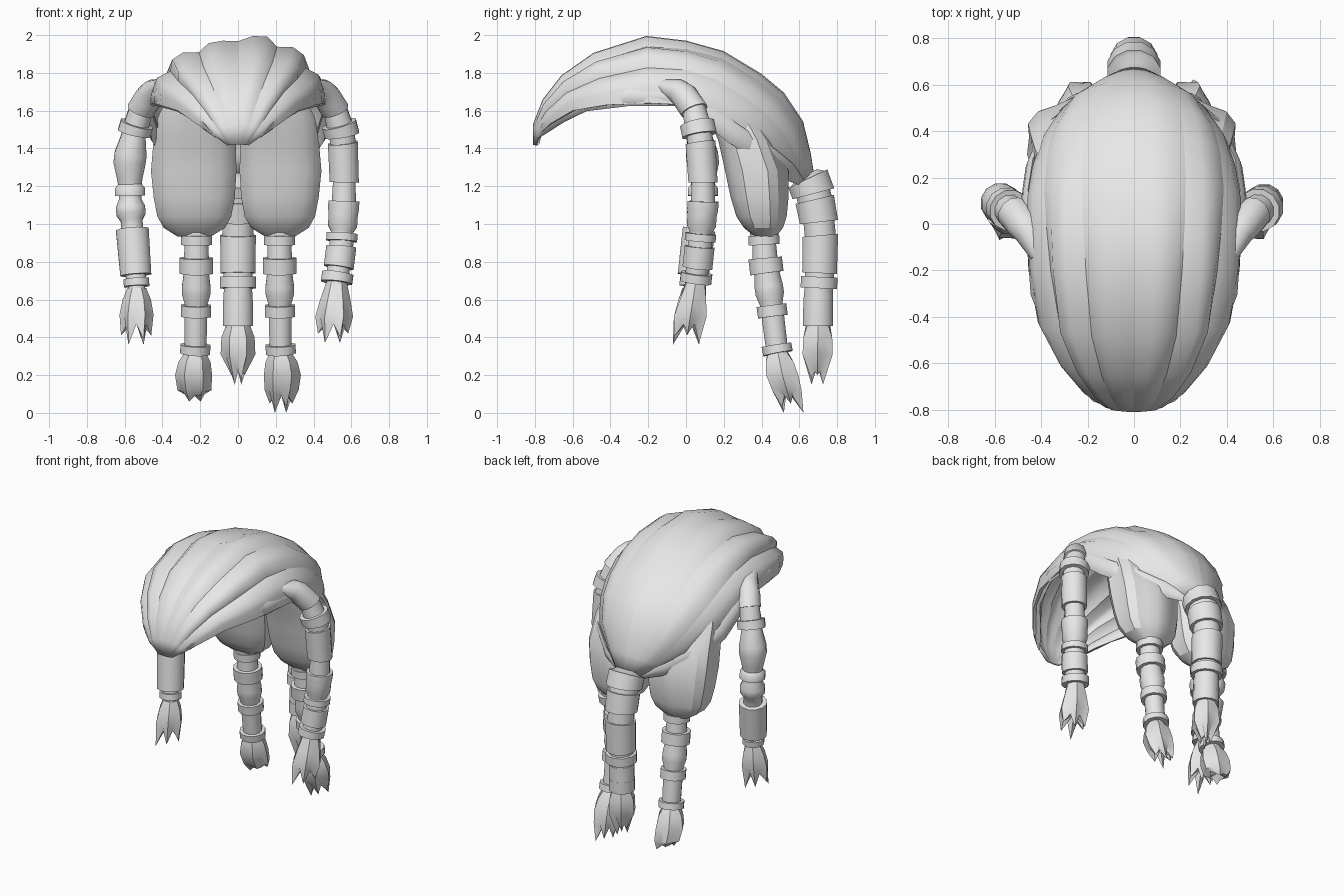
import bpy, math
from mathutils import Vector

grey = bpy.data.materials.new("hair_grey")
grey.diffuse_color = (0.8, 0.8, 0.8, 1)


def make(name, verts, faces, angle=35):
    me = bpy.data.meshes.new(name)
    me.from_pydata(verts, [], faces)
    me.materials.append(grey)
    ob = bpy.data.objects.new(name, me)
    bpy.context.collection.objects.link(ob)
    bpy.ops.object.select_all(action='DESELECT')
    ob.select_set(True)
    bpy.context.view_layer.objects.active = ob
    bpy.ops.object.shade_smooth_by_angle(angle=math.radians(angle))
    return ob


def skin(rings, n, caps=True):
    """Faces joining closed rings of n points that run downwards."""
    fs = []
    for i in range(rings - 1):
        for j in range(n):
            k = (j + 1) % n
            fs.append((i*n + j, (i+1)*n + j, (i+1)*n + k, i*n + k))
    if caps:
        fs.append(tuple(range(n)))
        fs.append(tuple(reversed(range((rings-1)*n, rings*n))))
    return fs


def at(path, z):
    """Point on a descending path at height z."""
    for a, b in zip(path, path[1:]):
        if z >= b[2]:
            break
    return Vector(a).lerp(Vector(b), (z - a[2]) / (b[2] - a[2]))


def frame(path, z):
    d = (at(path, z - 0.05) - at(path, z + 0.05)).normalized()
    u = Vector((1, 0, 0))
    u = (u - d * u.dot(d)).normalized()
    return u, u.cross(d)


def braid(name, path, profile, tassel, n=12):
    """Cuffed braid: profile rows are (z, radius); tassel rows end in torn tips."""
    verts = []
    for z, r in profile:
        c, (u, v) = at(path, z), frame(path, z)
        for j in range(n):
            a = 2 * math.pi * (j + 0.5) / n
            verts.append(c + r * (u * math.cos(a) - v * math.sin(a)))
    make(name, verts, skin(len(profile), n), 42)

    # tassel: swelling body, creased strands, alternating tips and notches
    n, verts = 12, []
    rows, (tip, tip_r, notch) = tassel
    for i, (z, r) in enumerate(rows):
        c = at(path, z)
        for j in range(n):
            a = 2 * math.pi * j / n
            s = r * (0.85 if j % 2 and i else 1)
            verts.append(c + Vector((s * math.cos(a), s * math.sin(a), 0)))
    for j in range(n):
        a = 2 * math.pi * j / n
        z = notch if j % 2 else tip + (0.05, 0, 0.03)[(j // 2) % 3]
        s = tip_r * (0.75 if j % 2 else 1)
        verts.append(at(path, z) + Vector((s * math.cos(a), s * math.sin(a), 0)))
    faces = skin(len(rows) + 1, n, False)
    faces.append(tuple(range(n)))
    verts.append(at(path, notch + 0.03))
    base = len(rows) * n
    for j in range(n):
        faces.append((base + (j+1) % n, base + j, len(verts) - 1))
    make(name + "_tassel", verts, faces, 40)


def cuffs(bands):
    """Bands (top z, bottom z, top radius, bottom radius) to stepped profile."""
    return [p for t, b, rt, rb in bands for p in ((t, rt), (b, rb))]


# Swept-over cap: (top y, top z, edge y, edge z, half width, groove depth)
stations = [
    (-.81, 1.42, -.79, 1.415, .055, 0), (-.81, 1.53, -.78, 1.47, .13, .08),
    (-.76, 1.66, -.72, 1.53, .22, .13), (-.66, 1.79, -.60, 1.60, .32, .13),
    (-.49, 1.91, -.42, 1.63, .415, .12), (-.21, 2.0, -.2, 1.64, .455, .09),
    (0, 1.975, 0, 1.63, .465, .06), (.2, 1.92, .1, 1.58, .465, .04),
    (.4, 1.80, .2, 1.52, .445, .035), (.52, 1.70, .3, 1.45, .41, .035),
    (.62, 1.55, .42, 1.36, .33, .04), (.66, 1.38, .52, 1.28, .2, .03),
    (.68, 1.25, .62, 1.22, .08, 0)]
N = 18
verts, faces = [], []
for yt, zt, ye, ze, w, g in stations:
    for j in range(N + 1):
        a = (j / N - 0.5) * math.pi
        c = max(math.cos(a), 0) ** 0.85
        s = 1 - g if j % 3 == 0 and 0 < j < N else 1
        lean = 0.93 if j < N / 2 else 1.03 if j > N / 2 + 1 else 1
        verts.append((w * math.sin(a) * s, ye + (yt - ye) * c,
                      ze + (zt - ze) * c * s * lean))
for i in range(len(stations) - 1):
    for j in range(N):
        p = i * (N + 1) + j
        faces.append((p, p + 1, p + N + 2, p + N + 1))
cap = make("hair_cap", verts, faces, 50)
for e in cap.data.edges:  # crisp creases only along the strands
    a, b = (v % (N + 1) for v in e.vertices)
    e.use_edge_sharp = a == b and a % 3 == 0
mod = cap.modifiers.new("thickness", 'SOLIDIFY')
mod.thickness, mod.offset = 0.02, -1

# Pointed locks along the front rim, and sweeping locks along the rear rim
front = [(.45, .0, 1.67, .045), (.43, -.3, 1.67, .045), (.33, -.54, 1.64, .045),
         (.23, -.67, 1.57, .04), (.17, -.74, 1.51, .03), (.12, -.78, 1.46, .006)]
rear = [(.455, -.05, 1.68, .045), (.465, .12, 1.58, .05), (.445, .25, 1.48, .055),
        (.37, .42, 1.37, .055), (.22, .54, 1.28, .05), (.07, .62, 1.22, .02)]
for label, path in (("front_lock", front), ("rear_lock", rear)):
    for side, sx in (("left", -1), ("right", 1)):
        verts = []
        for i, (x, y, z, r) in enumerate(path):
            a, b = path[max(i-1, 0)], path[min(i+1, len(path)-1)]
            d = (Vector(b[:3]) - Vector(a[:3])).normalized()
            h = Vector((-1, -.3, 0)).cross(d).normalized()
            o = h.cross(d)
            for k in range(6):
                t = k * math.pi / 3
                p = Vector((x, y, z)) + h * r * math.cos(t) + o * r * .4 * math.sin(t)
                verts.append((p.x * sx, p.y, p.z))
        fs = skin(len(path), 6)
        make(f"{label}_{side}", verts, fs if sx > 0 else [f[::-1] for f in fs], 35)

# Two gathered lobes at the back: (z, centre x, centre y, x radius, y radius)
lobe = [(1.68, .19, .22, .17, .12), (1.56, .212, .265, .205, .145),
        (1.44, .22, .325, .218, .155), (1.28, .225, .375, .227, .17),
        (1.14, .222, .39, .215, .155), (1.04, .222, .40, .195, .135),
        (.98, .222, .41, .16, .105), (.935, .222, .42, .085, .06)]
for side, sx, wide in (("left", -1, .02), ("right", 1, 0)):
    n, verts = 18, []
    for z, cx, cy, rx, ry in lobe:
        for j in range(n):
            a = 2 * math.pi * j / n
            c, s = math.cos(a), math.sin(a)
            # flat front, creased and rounded back
            k = 0.92 if s > -0.1 and j % 3 == 0 else 1
            e = .75 if s < 0 else 1
            x = cx + (rx + wide * (c > 0)) * math.copysign(abs(c) ** e, c) * k
            verts.append((sx * x, cy + ry * math.copysign(abs(s) ** e, s) * k, z))
    fs = skin(len(lobe), n)
    make(f"back_lobe_{side}", verts, fs if sx > 0 else [f[::-1] for f in fs], 28)

# Side braids
braid("side_braid_left",
      [(-.41, -.14, 1.735), (-.45, -.03, 1.70), (-.51, .04, 1.62), (-.55, .07, 1.48),
       (-.575, .09, 1.33), (-.57, .09, 1.1), (-.55, .05, .85), (-.535, .03, .65),
       (-.54, 0, .36)],
      cuffs([(1.735, 1.705, .035, .065), (1.67, 1.60, .075, .075), (1.60, 1.53, .065, .068),
             (1.53, 1.48, .09, .09), (1.48, 1.45, .065, .07), (1.37, 1.32, .088, .088),
             (1.24, 1.21, .07, .065), (1.19, 1.15, .082, .082), (1.15, 1.13, .062, .062),
             (1.09, 1.05, .08, .08), (1.02, .97, .06, .06), (.97, .73, .09, .085),
             (.73, .71, .055, .055), (.71, .67, .07, .07), (.67, .64, .045, .045)]),
      ([(.66, .05), (.6, .075), (.52, .09)], (.36, .08, .47)))
braid("side_braid_right",
      [(.41, -.14, 1.735), (.45, -.03, 1.70), (.51, .04, 1.62), (.55, .07, 1.48),
       (.565, .09, 1.33), (.56, .09, 1.1), (.545, .07, .85), (.52, .05, .68),
       (.50, .0, .37)],
      cuffs([(1.735, 1.705, .035, .065), (1.67, 1.60, .075, .075), (1.60, 1.53, .065, .07),
             (1.53, 1.47, .095, .095), (1.47, 1.43, .07, .07), (1.43, 1.22, .082, .08),
             (1.22, 1.12, .062, .066), (1.12, 1.08, .085, .085), (1.05, .99, .08, .08),
             (.96, .95, .062, .062), (.95, .91, .085, .085), (.91, .88, .065, .065),
             (.88, .77, .082, .082), (.77, .74, .062, .062), (.74, .69, .086, .086),
             (.69, .66, .055, .055)]),
      ([(.69, .055), (.6, .08), (.51, .10)], (.37, .08, .47)))

# Back pair of braids
for side, sx, low in (("left", -1, .06), ("right", 1, 0)):
    braid(f"back_braid_{side}",
          [(sx*.22, .41, .96), (sx*.22, .42, .8), (sx*.222, .455, .55),
           (sx*.225, .48, .35), (sx*.235, .51, .2), (sx*.225, .57, 0)],
          cuffs([(.96, .94, .075, .075), (.94, .89, .085, .085), (.89, .82, .065, .068),
                 (.82, .74, .092, .092), (.74, .73, .07, .07), (.67, .63, .078, .078),
                 (.575, .57, .062, .062), (.57, .51, .082, .082), (.51, .36, .062, .06),
                 (.36, .315, .082, .082), (.315, .28, .055, .055)]),
          ([(.32, .055), (.27, .085), (.2, .098), (.12, .09)], (low, .06, .09)))

# Thick centre braid at the rear
braid("centre_braid",
      [(0, .63, 1.27), (0, .665, 1.2), (0, .70, 1.05), (0, .715, .9), (0, .70, .6),
       (0, .695, .15)],
      cuffs([(1.26, 1.24, .07, .10), (1.24, 1.16, .118, .118), (1.16, 1.13, .095, .095),
             (1.13, 1.01, .108, .105), (1.01, .94, .085, .085), (.94, .74, .098, .095),
             (.74, .72, .08, .08), (.72, .66, .1, .1), (.66, .64, .078, .078),
             (.64, .54, .08, .082), (.54, .46, .083, .083), (.46, .43, .065, .065)]),
      ([(.46, .065), (.4, .088), (.31, .092)], (.15, .035, .22)))
